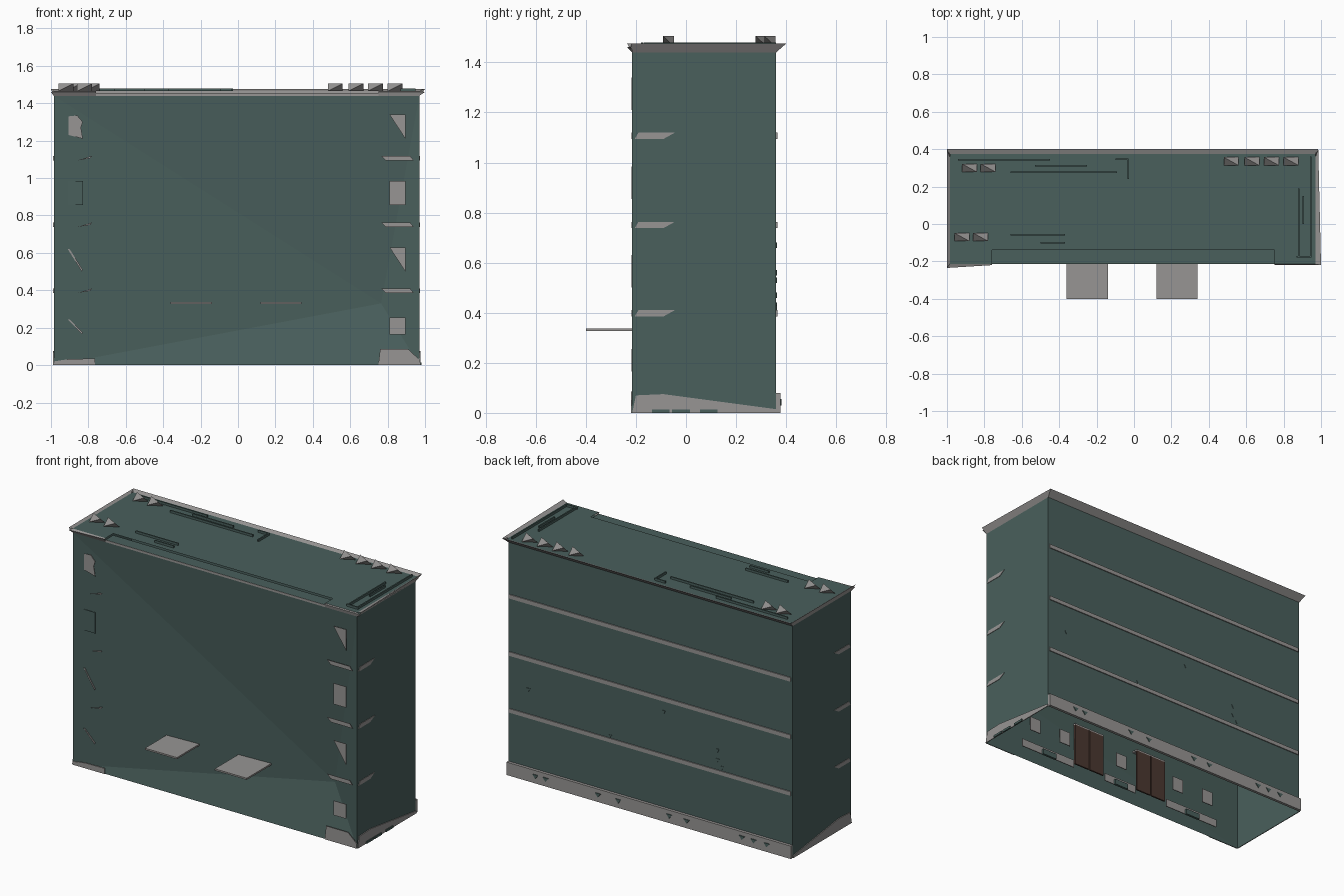
import bpy
import bmesh
from mathutils import Vector

default_cube = bpy.data.objects.get("Cube")
if default_cube:
    bpy.data.objects.remove(default_cube, do_unlink=True)


def make_material(name, red, green, blue):
    material = bpy.data.materials.new(name)
    material.use_nodes = True
    colour = (red, green, blue, 1.0)
    material.diffuse_color = colour
    material.node_tree.nodes["Principled BSDF"].inputs["Base Color"].default_value = colour
    return material


wall_green = make_material("wall green", .067, .115, .107)
trim_grey = make_material("trim grey", .31, .3, .295)
door_brown = make_material("door brown", .07, .039, .03)


def finish(name, mesh_builder, material, fix_normals=True):
    """Turn a bmesh into a named, single-colour object."""
    if fix_normals:
        bmesh.ops.recalc_face_normals(mesh_builder, faces=mesh_builder.faces)
    mesh = bpy.data.meshes.new(name)
    mesh_builder.to_mesh(mesh)
    mesh_builder.free()
    mesh.materials.append(material)
    item = bpy.data.objects.new(name, mesh)
    bpy.context.collection.objects.link(item)
    return item


def prism(name, outline, axis, start, end, material):
    """Extrude a flat outline along the given axis between two depths."""
    def place(point, depth):
        coords = list(point)
        coords.insert("xyz".index(axis), depth)
        return coords

    builder = bmesh.new()
    face = builder.faces.new([builder.verts.new(place(p, start)) for p in outline])
    grown = bmesh.ops.extrude_face_region(builder, geom=[face])
    offset = Vector((0, 0, 0))
    offset["xyz".index(axis)] = end - start
    moved = [v for v in grown["geom"] if isinstance(v, bmesh.types.BMVert)]
    bmesh.ops.translate(builder, verts=moved, vec=offset)
    return finish(name, builder, material)


def rectangle(left, right, low, high):
    return [(left, low), (right, low), (right, high), (left, high)]


def box(name, xs, ys, zs, material):
    return prism(name, rectangle(*xs, *ys), "z", *zs, material)


def sheet(name, outline, z, material):
    """A single upward-facing flat face."""
    builder = bmesh.new()
    builder.faces.new([builder.verts.new((x, y, z)) for x, y in outline])
    finish(name, builder, material, False)


# Main dimensions
LEFT, RIGHT = -.985, .97
FRONT, BACK = -.215, .36
RECESS = -.14
EAVES, ROOF = 1.44, 1.465
wing_left, wing_right = -.76, .75

# Hollow wall shell, open underneath
shell = bmesh.new()
bottom = [shell.verts.new((x, y, 0)) for x, y in rectangle(LEFT, RIGHT, FRONT, BACK)]
top = [shell.verts.new((v.co.x, v.co.y, EAVES)) for v in bottom]
for i in (1, 2, 3):
    j = (i + 1) % 4
    shell.faces.new((bottom[i], bottom[j], top[j], top[i]))

# Front wall, folded inward to one low point beside the left wing
fold = shell.verts.new((.765, RECESS, .33))
foot = shell.verts.new((wing_left, FRONT, 0))
rim = [bottom[0], foot, bottom[1], top[1], top[0]]
for i, corner in enumerate(rim):
    shell.faces.new((corner, rim[(i + 1) % len(rim)], fold))
finish("walls", shell, wall_green, False)

# Roof with a shallow ledge over the middle of the front
BACK_RIM = .375
sheet("roof", [(LEFT, FRONT), (wing_left, FRONT), (wing_left, RECESS),
               (wing_right, RECESS), (wing_right, FRONT), (RIGHT, FRONT),
               (RIGHT, BACK_RIM), (LEFT, BACK_RIM)], ROOF, wall_green)
sheet("roof_ledge", rectangle(wing_left, wing_right, FRONT, RECESS), ROOF - .01, wall_green)
box("front_fascia", (wing_left, wing_right), (FRONT, FRONT + .004),
    (EAVES, ROOF - .011), trim_grey)


# Flared cornice on the back, the sides and the front wings
def cornice(name, start, end, start_out, end_out, rise=.035, inset=0):
    builder = bmesh.new()

    def section(wall, outer):
        points = [(*wall, EAVES), (*outer, EAVES + rise), (wall[0], wall[1] + inset, ROOF)]
        return [builder.verts.new(p) for p in points]

    first, last = section(start, start_out), section(end, end_out)
    for i in range(2):
        builder.faces.new((first[i], first[i + 1], last[i + 1], last[i]))
    finish(name, builder, trim_grey)


back_left, back_right = (LEFT, BACK), (RIGHT, BACK)
front_left, front_right = (LEFT, FRONT), (RIGHT, FRONT)
out_left, out_right = (-1, .4), (.985, .4)
low_left, low_right = (-1, -.235), (1, -.22)
cornice("back_cornice", back_left, back_right, out_left, out_right, inset=BACK_RIM - BACK)
cornice("left_cornice", back_right, front_right, out_right, low_right)
cornice("right_cornice", front_left, back_left, low_left, out_left)
cornice("right_wing_cornice", front_left, (wing_left, FRONT), low_left, (wing_left, -.22), .02)
cornice("left_wing_cornice", front_right, (wing_right, FRONT), low_right, (wing_right, -.22), .02)

# Floor bands: full on the back, slanted remnants round the corners
for z in (.397, .75, 1.106):
    low, high = z - .012, z + .013
    box("back_band", (LEFT + .01, RIGHT - .01), (BACK, BACK + .006), (low, high), trim_grey)
    slant = [(-.205, low), (-.09, low), (-.045, high), (-.19, high)]
    prism("left_band", slant, "x", RIGHT, RIGHT + .003, trim_grey)
    prism("right_band", slant, "x", LEFT, LEFT - .003, trim_grey)
    prism("front_left_band", [(.79, low), (.94, low), (.92, high), (.765, high)],
          "y", FRONT, FRONT - .003, trim_grey)
    prism("front_right_band", [(-.86, low), (-.79, z), (-.78, high)],
          "y", FRONT, FRONT - .003, trim_grey)

# Plinth
box("back_plinth", (LEFT, RIGHT), (BACK, BACK + .018), (0, .08), trim_grey)
side_plinth = [(FRONT, 0), (-.2, .07), (-.09, .075), (BACK, .015), (BACK, 0)]
prism("left_plinth", side_plinth, "x", RIGHT, RIGHT + .005, trim_grey)
prism("right_plinth", side_plinth, "x", LEFT, LEFT - .005, trim_grey)
prism("front_left_plinth", [(.75, 0), (RIGHT, 0), (RIGHT, .03), (.91, .085), (.76, .085)],
      "y", FRONT, FRONT - .005, trim_grey)
prism("front_right_plinth", [(LEFT, 0), (-.765, 0), (-.765, .035), (-.9, .033), (LEFT, .02)],
      "y", FRONT, FRONT - .005, trim_grey)

# Windows on the front wings
for i, z in enumerate((.21, .565, .92, 1.275)):
    half = .045 if i == 0 else .065
    low, high = z - half, z + half
    pane = rectangle(.81, .895, low, high)
    if i % 2:
        pane = pane[1:]
    prism("left_wing_window", pane, "y", FRONT, FRONT - .003, trim_grey)
    if i < 2:
        sliver = [(-.91, high - .01), (-.9, high - .01), (-.83, low + .01), (-.835, low)]
        prism("right_wing_window", sliver, "y", FRONT, FRONT - .003, trim_grey)
    elif i == 2:
        prism("right_wing_window", rectangle(-.91, -.83, low, high), "y",
              FRONT, FRONT - .003, wall_green)
prism("right_wing_window", [(-.905, 1.33), (-.86, 1.335), (-.83, 1.3), (-.84, 1.27),
                            (-.83, 1.21), (-.865, 1.22), (-.905, 1.23)],
      "y", FRONT, FRONT - .003, trim_grey)

# Entrances: canopies, double doors, ground floor windows and plinth inside the shell
for centre in (-.25, .23):
    box("canopy", (centre - .11, centre + .11), (-.4, RECESS), (.328, .338), trim_grey)
    for side in (-1, 1):
        inner, outer = sorted((centre + side * .003, centre + side * .11))
        box("door_leaf", (inner, outer), (RECESS - .01, RECESS), (.06, .328), door_brown)
for x in (-.69, -.46, -.02, .42, .65):
    box("ground_window", (x - .04, x + .04), (RECESS - .005, RECESS), (.165, .255), trim_grey)
for low, high in ((wing_left, -.37), (-.13, .11), (.35, wing_right)):
    box("inner_plinth", (low, high), (RECESS - .005, RECESS), (.03, .08), trim_grey)
    middle = (low + high) / 2
    box("cellar_window", (middle - .05, middle + .05), (RECESS, RECESS + .015),
        (.025, .06), wall_green)


# Wedge-shaped chimneys
def chimney(x, y):
    builder = bmesh.new()
    corners = [(-1, -1, 0), (1, 1, 0), (1, -1, 1), (-1, 1, 1)]
    verts = [builder.verts.new((x + a * .04, y + b * .022, ROOF + c * .04))
             for a, b, c in corners]
    bmesh.ops.convex_hull(builder, input=verts)
    finish("chimney", builder, trim_grey)


for x in (.52, .63, .735, .84):
    chimney(x, .335)
for x in (-.88, -.78):
    chimney(x, .3)
    chimney(x - .04, -.07)

# Thin upstands on the roof
for x_low, x_high, y in ((-.94, -.45, .343), (-.53, -.25, .312), (-.66, -.09, .277),
                         (-.1, -.03, .345), (-.66, -.37, -.058), (-.5, -.37, -.1),
                         (.87, .95, -.175)):
    box("roof_upstand", (x_low, x_high), (y - .004, y + .004), (ROOF, ROOF + .014), wall_green)
for y_low, y_high, x in ((.24, .345, -.03), (-.17, .19, .88), (-.17, .36, .945), (0, .15, .905)):
    box("roof_upstand", (x - .004, x + .004), (y_low, y_high), (ROOF, ROOF + .014), wall_green)

# Small vents on the back wall and cellar openings in the back plinth
for x, z in ((.83, .56), (-.1, .67), (.27, .42), (-.47, .53), (-.5, .43), (-.47, .47)):
    prism("wall_vent", [(x - .012, z + .01), (x + .012, z + .01), (x, z - .012)],
          "y", BACK, BACK + .003, wall_green)
for x in (.77, .7, .34, .2, -.15, -.27, -.65, -.73, -.82):
    prism("plinth_opening", [(x - .02, .055), (x + .02, .055), (x, .03)],
          "y", BACK + .018, BACK + .022, wall_green)

# Low kerbs at the foot of the left wall
for y in (-.1, -.02, .09):
    box("kerb", (RIGHT, RIGHT + .01), (y - .035, y + .035), (0, .014), wall_green)
